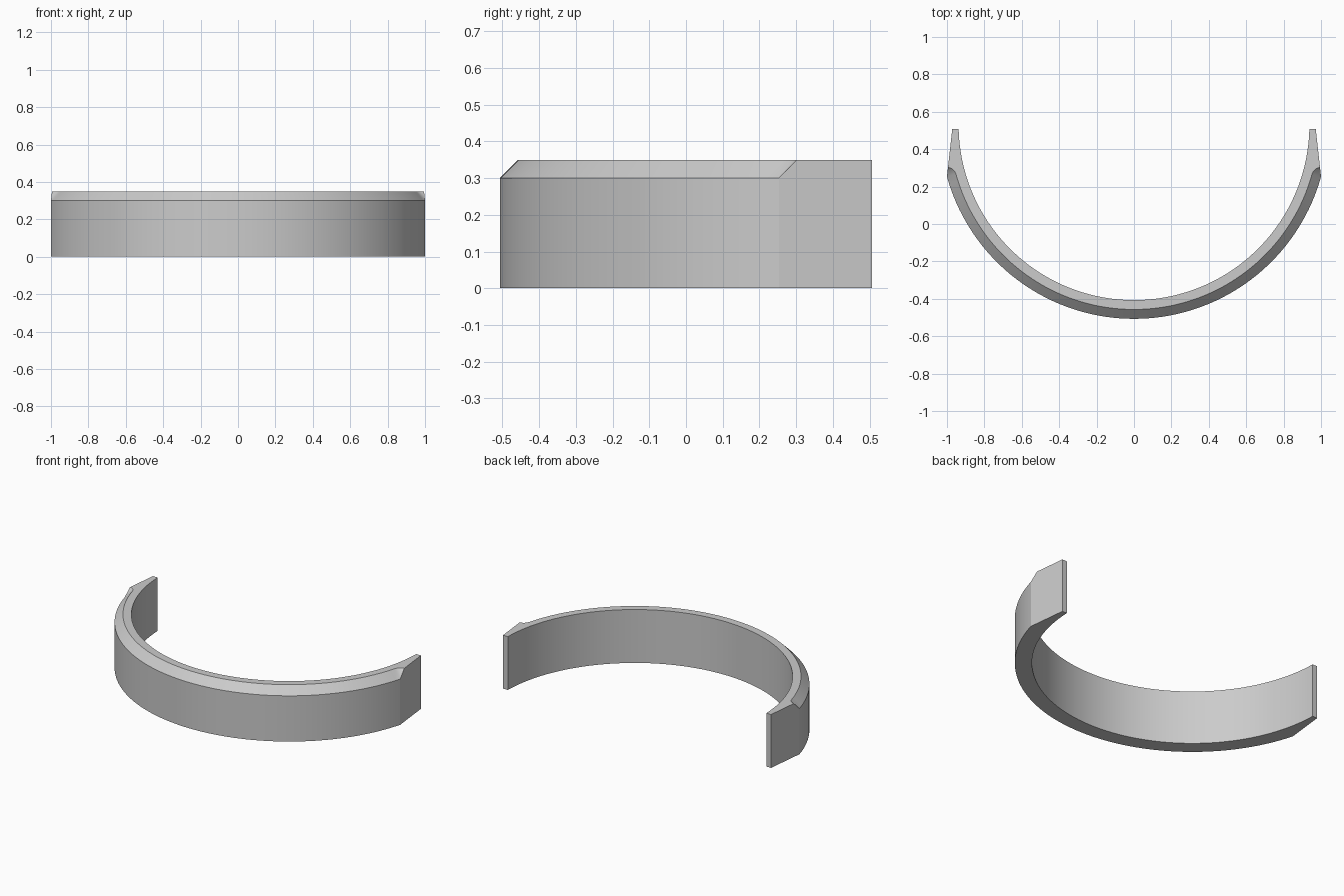
import bpy, bmesh
from math import sin, cos, asin, atan2, radians, pi

if "Cube" in bpy.data.objects:
    bpy.data.objects.remove(bpy.data.objects["Cube"])

CY = 0.531            # centre of both arcs
R_OUT, R_IN = 1.038, 0.938
H, CH = 0.35, 0.05    # height and chamfer size
TIP_X, TIP_Y = 0.972, 0.507
SEG, FAN = 72, 6


def arc(radius, a_end):
    """Points left to right, angle measured from straight down (-y)."""
    return [(radius * sin(a), CY - radius * cos(a))
            for a in (-a_end + 2 * a_end * i / SEG for i in range(SEG + 1))]


a_out = asin(1.0 / R_OUT)
a_in = pi / 2 - asin((CY - TIP_Y) / R_IN)
outer = arc(R_OUT, a_out)
bevel = arc(R_OUT - CH, a_out)
inner = arc(R_IN, a_in)

# rounded run-out of the chamfer around the right outer corner
px, py = outer[-1]
t0 = atan2(CY - py, -px)
t1 = atan2(TIP_Y - py, TIP_X - px)
fan = [(px + CH * cos(t0 + (t1 - t0) * i / FAN),
        py + CH * sin(t0 + (t1 - t0) * i / FAN)) for i in range(1, FAN + 1)]
fan_left = [(-x, y) for x, y in fan]

bm = bmesh.new()


def ring(points, z):
    return [bm.verts.new((x, y, z)) for x, y in points]


def strip(a, b):
    for i in range(len(a) - 1):
        bm.faces.new((a[i], a[i + 1], b[i + 1], b[i]))


out_lo, out_hi = ring(outer, 0), ring(outer, H - CH)
top = ring(bevel, H)
in_lo, in_hi = ring(inner, 0), ring(inner, H)
tips = [(-TIP_X, TIP_Y), (TIP_X, TIP_Y)]
tip_lo, tip_hi = ring(tips, 0), ring(tips, H)
fans = [ring(fan_left, H), ring(fan, H)]

# outer wall, chamfer, inner wall
strip(out_lo, out_hi)
strip(out_hi, top)
strip(in_lo, in_hi)

# straight ends on both sides
for s, e in ((0, 0), (1, -1)):
    f = [top[e]] + fans[s]
    for i in range(FAN):
        bm.faces.new((out_hi[e], f[i], f[i + 1]))
    bm.faces.new((out_lo[e], tip_lo[s], tip_hi[s], f[-1], out_hi[e]))
    bm.faces.new((tip_lo[s], in_lo[e], in_hi[e], tip_hi[s]))
    bm.faces.new([in_hi[e]] + f + [tip_hi[s]])
    bm.faces.new((in_lo[e], out_lo[e], tip_lo[s]))

# top and bottom
strip(top, in_hi)
strip(out_lo, in_lo)

bmesh.ops.recalc_face_normals(bm, faces=bm.faces)
mesh = bpy.data.meshes.new("curved_band")
bm.to_mesh(mesh)
bm.free()
band = bpy.data.objects.new("curved_band", mesh)
bpy.context.collection.objects.link(band)
bpy.context.view_layer.objects.active = band
band.select_set(True)
bpy.ops.object.shade_smooth_by_angle(angle=radians(15))
